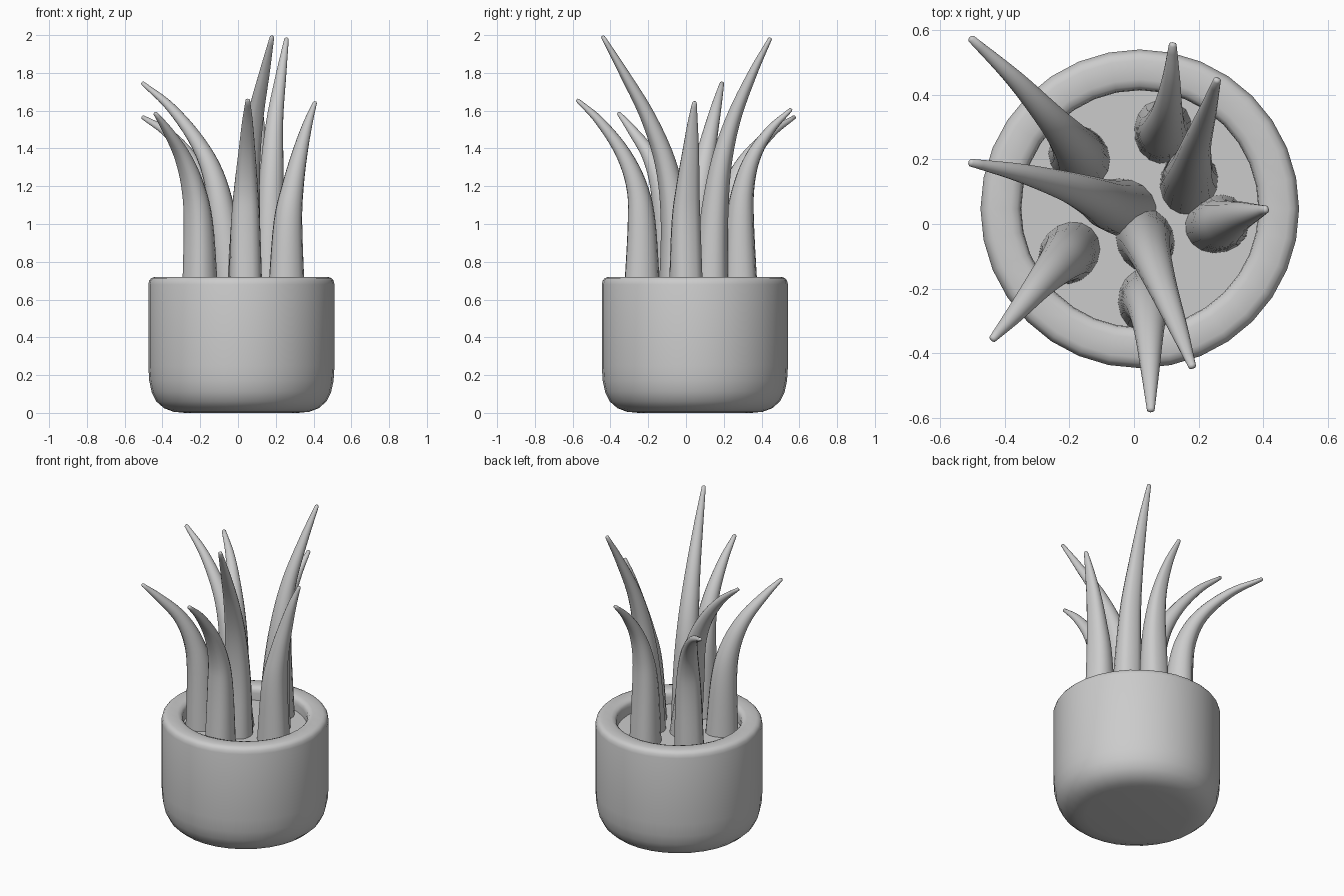
import bpy, bmesh, math
from mathutils import Vector

if "Cube" in bpy.data.objects:
    bpy.data.objects.remove(bpy.data.objects["Cube"])

CX, CY = 0.018, 0.047      # pot axis


def finish(name, bm, angle=50):
    bmesh.ops.recalc_face_normals(bm, faces=bm.faces[:])
    me = bpy.data.meshes.new(name)
    bm.to_mesh(me)
    bm.free()
    ob = bpy.data.objects.new(name, me)
    bpy.context.collection.objects.link(ob)
    bpy.ops.object.select_all(action='DESELECT')
    ob.select_set(True)
    bpy.context.view_layer.objects.active = ob
    bpy.ops.object.shade_smooth_by_angle(angle=math.radians(angle))
    return ob


def loft(name, rings):
    """Skin a list of closed rings and cap both ends."""
    bm = bmesh.new()
    vs = [[bm.verts.new(p) for p in r] for r in rings]
    n = len(vs[0])
    for a, b in zip(vs, vs[1:]):
        for i in range(n):
            j = (i + 1) % n
            bm.faces.new((a[i], a[j], b[j], b[i]))
    bm.faces.new(vs[0])
    bm.faces.new(vs[-1])
    return finish(name, bm)


def circle(r, z, n=32):
    return [(CX + r * math.cos(2 * math.pi * i / n),
             CY + r * math.sin(2 * math.pi * i / n), z) for i in range(n)]


# Pot: rounded foot, straight wall, soft thick rim, inner wall
pot_profile = [(0.30, 0), (0.36, 0.006), (0.41, 0.025), (0.45, 0.06), (0.475, 0.11),
               (0.488, 0.17), (0.493, 0.25), (0.493, 0.68), (0.488, 0.70), (0.478, 0.713),
               (0.46, 0.72), (0.40, 0.72), (0.38, 0.713), (0.37, 0.70), (0.367, 0.68),
               (0.367, 0.60)]
loft("pot", [circle(r, z) for r, z in pot_profile])

# Soil surface
loft("soil", [circle(0.367, 0.605), circle(0.367, 0.635)])


def catmull(p, t):
    """Smooth interpolation through a list of vectors, t in 0..1."""
    s = t * (len(p) - 1)
    i = min(int(s), len(p) - 2)
    f = s - i
    b, c = p[i], p[i + 1]
    a = p[i - 1] if i > 0 else b * 2 - c
    d = p[i + 2] if i + 2 < len(p) else c * 2 - b
    return 0.5 * (2 * b + (c - a) * f + (2 * a - 5 * b + 4 * c - d) * f * f
                  + (3 * b - a - 3 * c + d) * f ** 3)


# Half thickness (radial) and half width (sideways) from base to tip
TAPER = [Vector(v) for v in ((0.105, 0.09), (0.08, 0.077), (0.06, 0.062),
                             (0.042, 0.045), (0.026, 0.028), (0.011, 0.012))]


def leaf(name, pts, steps=24, n=16):
    path = [Vector(p) for p in pts]
    out = path[-1] - path[0]
    out.z = 0
    out.normalize()
    rings = []
    for k in range(steps + 1):
        t = k / steps
        c = catmull(path, t)
        tan = (catmull(path, min(1, t + 0.01)) - catmull(path, max(0, t - 0.01))).normalized()
        side = tan.cross(out).normalized()
        rad = side.cross(tan)
        h, w = catmull(TAPER, t)
        ring = []
        for i in range(n):
            a = 2 * math.pi * i / n
            # shallow groove down the outer face
            groove = 1 - 0.14 * max(0, math.cos(a)) ** 6
            ring.append(c + rad * h * math.cos(a) * groove + side * w * math.sin(a))
        rings.append(ring)
    # rounded tip
    mid = sum(rings[-1], Vector()) / n
    rings.append([mid + (p - mid) * 0.5 + tan * 0.006 for p in rings[-1]])
    return loft(name, rings)


# Leaves: centre line points from soil to tip
LEAVES = {
    "leaf_back_left": [(-0.17, 0.21, 0.6), (-0.175, 0.225, 1.0), (-0.20, 0.26, 1.2),
                       (-0.26, 0.33, 1.35), (-0.37, 0.45, 1.48), (-0.503, 0.573, 1.565)],
    "leaf_left": [(-0.03, 0.05, 0.6), (-0.08, 0.06, 1.0), (-0.13, 0.085, 1.25),
                  (-0.22, 0.12, 1.44), (-0.36, 0.16, 1.62), (-0.505, 0.19, 1.745)],
    "leaf_back": [(0.09, 0.29, 0.6), (0.09, 0.29, 1.0), (0.095, 0.31, 1.2),
                  (0.105, 0.36, 1.36), (0.115, 0.45, 1.50), (0.12, 0.555, 1.605)],
    "leaf_tall_back": [(0.17, 0.13, 0.6), (0.17, 0.15, 1.0), (0.18, 0.185, 1.3),
                       (0.195, 0.25, 1.55), (0.228, 0.35, 1.79), (0.257, 0.445, 1.98)],
    "leaf_right": [(0.26, 0.0, 0.6), (0.267, 0.0, 1.0), (0.293, 0.01, 1.2),
                   (0.33, 0.025, 1.38), (0.37, 0.035, 1.53), (0.408, 0.045, 1.643)],
    "leaf_tall_front": [(0.035, -0.05, 0.6), (0.04, -0.06, 1.0), (0.055, -0.105, 1.3),
                        (0.09, -0.20, 1.56), (0.14, -0.33, 1.80), (0.18, -0.44, 1.99)],
    "leaf_front": [(0.04, -0.24, 0.6), (0.04, -0.24, 1.0), (0.043, -0.265, 1.2),
                   (0.047, -0.34, 1.38), (0.05, -0.46, 1.545), (0.052, -0.575, 1.655)],
    "leaf_front_left": [(-0.20, -0.09, 0.6), (-0.21, -0.10, 1.0), (-0.24, -0.13, 1.2),
                        (-0.295, -0.19, 1.36), (-0.37, -0.28, 1.49), (-0.437, -0.355, 1.585)],
}
for leaf_name, centre_line in LEAVES.items():
    leaf(leaf_name, centre_line)
